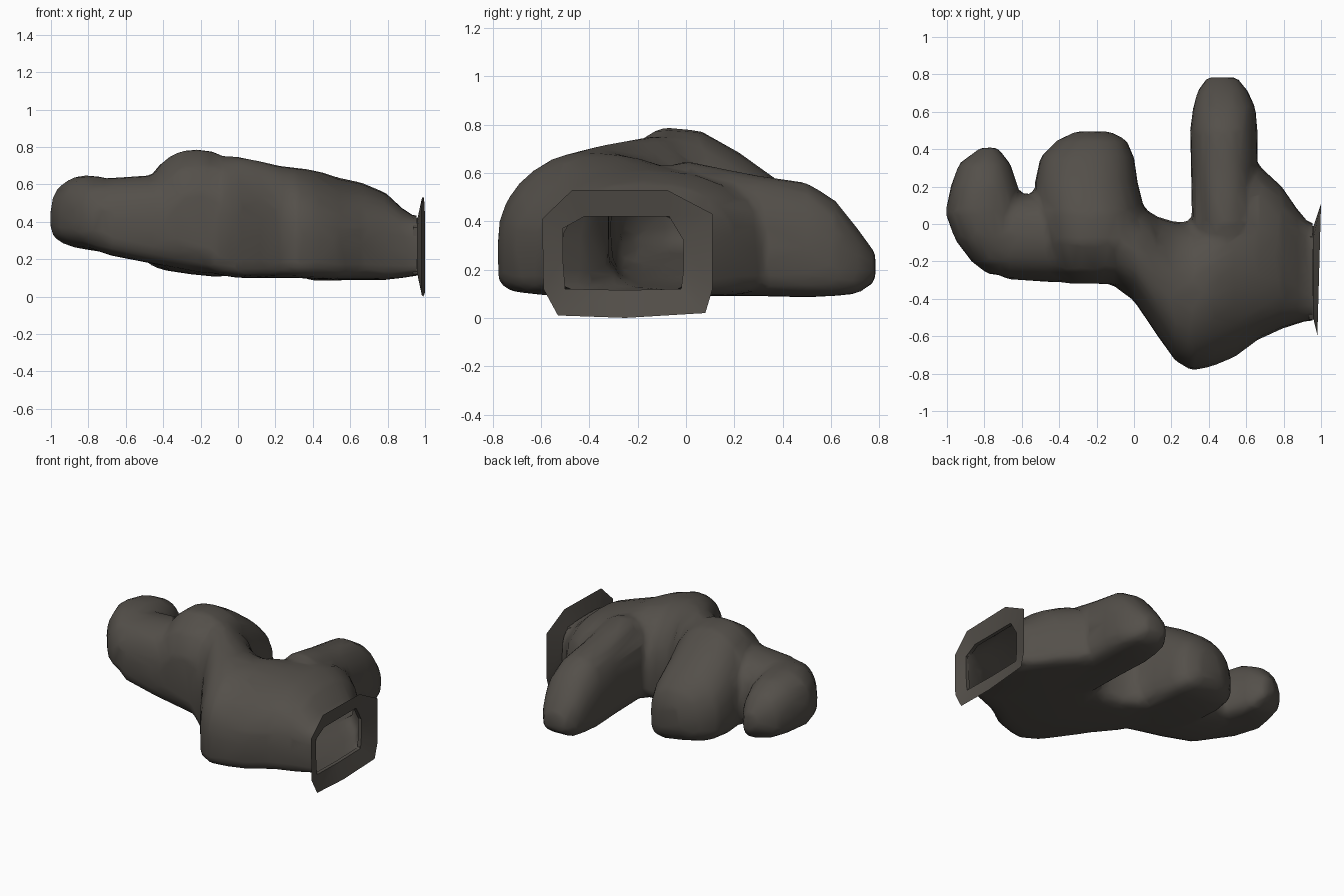
import bpy, bmesh, math

if "Cube" in bpy.data.objects:
    bpy.data.objects.remove(bpy.data.objects["Cube"])

mat = bpy.data.materials.new("dark warm grey")
mat.diffuse_color = (0.088, 0.079, 0.068, 1)
mat.use_nodes = True
mat.node_tree.nodes["Principled BSDF"].inputs["Base Color"].default_value = mat.diffuse_color


def loft(bm, axis, sections, n=28, top=2.3, bottom=4.0, mid=0.42, skew=0.0):
    """Arched sections (t, lo, hi, zlo, zhi[, top power]) joined along x or y, capped.
    The top half is round, the bottom half boxier; skew tilts the underside."""
    rings = []
    for t, lo, hi, zlo, zhi, *p in sections:
        zm = zlo + (zhi - zlo) * mid
        ring = []
        for i in range(n):
            a = 2 * math.pi * i / n
            c, s = math.cos(a), math.sin(a)
            power = (p[0] if p else top) if s >= 0 else bottom
            cu = math.copysign(abs(c) ** (2 / power), c)
            u = (lo + hi) / 2 + (hi - lo) / 2 * cu
            h = abs(s) ** (2 / power)
            z = zm + (zhi - zm) * h if s >= 0 else zm - (zm - zlo - skew * cu) * h
            ring.append(bm.verts.new((t, u, z) if axis == 'x' else (u, t, z)))
        rings.append(ring)
    faces = [bm.faces.new((a[i], a[(i + 1) % n], b[(i + 1) % n], b[i]))
             for a, b in zip(rings, rings[1:]) for i in range(n)]
    faces += [bm.faces.new(rings[0]), bm.faces.new(rings[-1])]
    bmesh.ops.recalc_face_normals(bm, faces=faces)


def make_object(name, bm):
    me = bpy.data.meshes.new(name)
    bm.to_mesh(me)
    bm.free()
    ob = bpy.data.objects.new(name, me)
    bpy.context.collection.objects.link(ob)
    me.materials.append(mat)
    return ob


def apply_modifiers(ob):
    bpy.context.view_layer.objects.active = ob
    for m in list(ob.modifiers):
        bpy.ops.object.modifier_apply(modifier=m.name)


def shade(ob, angle):
    bpy.ops.object.select_all(action='DESELECT')
    ob.select_set(True)
    bpy.context.view_layer.objects.active = ob
    bpy.ops.object.shade_smooth_by_angle(angle=math.radians(angle))


bm = bmesh.new()
# palm and wrist
loft(bm, 'x', [(-.12, -.32, .20, .12, .75), (0, -.41, .12, .10, .75),
               (.12, -.59, .04, .10, .725), (.22, -.73, .01, .10, .70),
               (.31, -.785, .01, .10, .69), (.42, -.76, .12, .095, .675),
               (.54, -.71, .27, .09, .635), (.66, -.62, .32, .09, .61, 2.3),
               (.79, -.56, .20, .09, .555, 2.6), (.88, -.53, .07, .10, .47, 3.2),
               (.94, -.515, .00, .11, .43, 4), (1.1, -.515, .00, .11, .43, 4)],
     top=2.05, bottom=7, mid=.37)
# thumb
loft(bm, 'y', [(-.35, .38, .60, .2, .55), (0, .31, .67, .09, .65), (.30, .305, .66, .09, .59),
               (.50, .30, .66, .085, .56), (.62, .315, .65, .09, .485),
               (.71, .34, .61, .10, .37), (.785, .39, .55, .15, .27)])
# broad middle finger
loft(bm, 'y', [(-.32, -.36, -.06, .24, .56), (-.25, -.45, .02, .16, .70), (-.1, -.50, .06, .13, .79),
               (.06, -.52, .06, .12, .775), (.22, -.53, .02, .12, .685),
               (.36, -.50, .00, .125, .585), (.45, -.41, -.04, .15, .50),
               (.495, -.31, -.13, .22, .40)], skew=-.035)
# outer finger
loft(bm, 'y', [(-.27, -.78, -.60, .30, .50), (-.20, -.87, -.58, .26, .59), (-.08, -.96, -.57, .25, .64),
               (.06, -1.01, -.60, .25, .65), (.2, -.98, -.62, .25, .63),
               (.32, -.94, -.66, .26, .57), (.41, -.82, -.73, .33, .46)],
     bottom=3.2, skew=-.035)
# knuckle bridge between the fingers
loft(bm, 'x', [(-.85, -.19, .1, .28, .58), (-.68, -.295, .16, .22, .635), (-.45, -.31, .16, .175, .65),
               (-.2, -.31, .2, .125, .74), (.1, -.36, .05, .11, .70)])
glove = make_object("glove_hand", bm)

# fuse the parts into one low-poly skin
rm = glove.modifiers.new("fuse", 'REMESH')
rm.mode = 'VOXEL'
rm.voxel_size = 0.022
sm = glove.modifiers.new("soften", 'SMOOTH')
sm.factor = 0.5
sm.iterations = 6
dec = glove.modifiers.new("facets", 'DECIMATE')
dec.ratio = 0.07
apply_modifiers(glove)

# open the wrist so the hollow inside shows
bm = bmesh.new()
bm.from_mesh(glove.data)
bmesh.ops.bisect_plane(bm, geom=bm.verts[:] + bm.edges[:] + bm.faces[:],
                       plane_co=(.955, 0, 0), plane_no=(1, 0, 0), clear_outer=True)
bm.to_mesh(glove.data)
bm.free()
shade(glove, 50)

# flared cuff: short sleeve, inner opening, outer rim
inner = [(-.50, .12), (-.51, .25), (-.51, .37), (-.42, .42), (-.07, .42),
         (-.01, .32), (-.01, .20), (-.02, .12), (-.25, .115)]
outer = [(-.53, .01), (-.59, .12), (-.595, .41), (-.47, .53), (-.08, .53),
         (.11, .43), (.11, .12), (.08, .02), (-.25, 0)]
bm = bmesh.new()
rings = [[bm.verts.new((.935, y, z)) for y, z in inner],
         [bm.verts.new((.96, y, z)) for y, z in inner],
         [bm.verts.new((.99 + .01 * (y + .25) / .36, y, z)) for y, z in outer]]
k = len(inner)
for a, b in zip(rings, rings[1:]):
    for i in range(k):
        j = (i + 1) % k
        bm.faces.new((a[i], b[i], b[j], a[j]))
bmesh.ops.recalc_face_normals(bm, faces=bm.faces[:])
cuff = make_object("flared_cuff", bm)
shade(cuff, 30)
